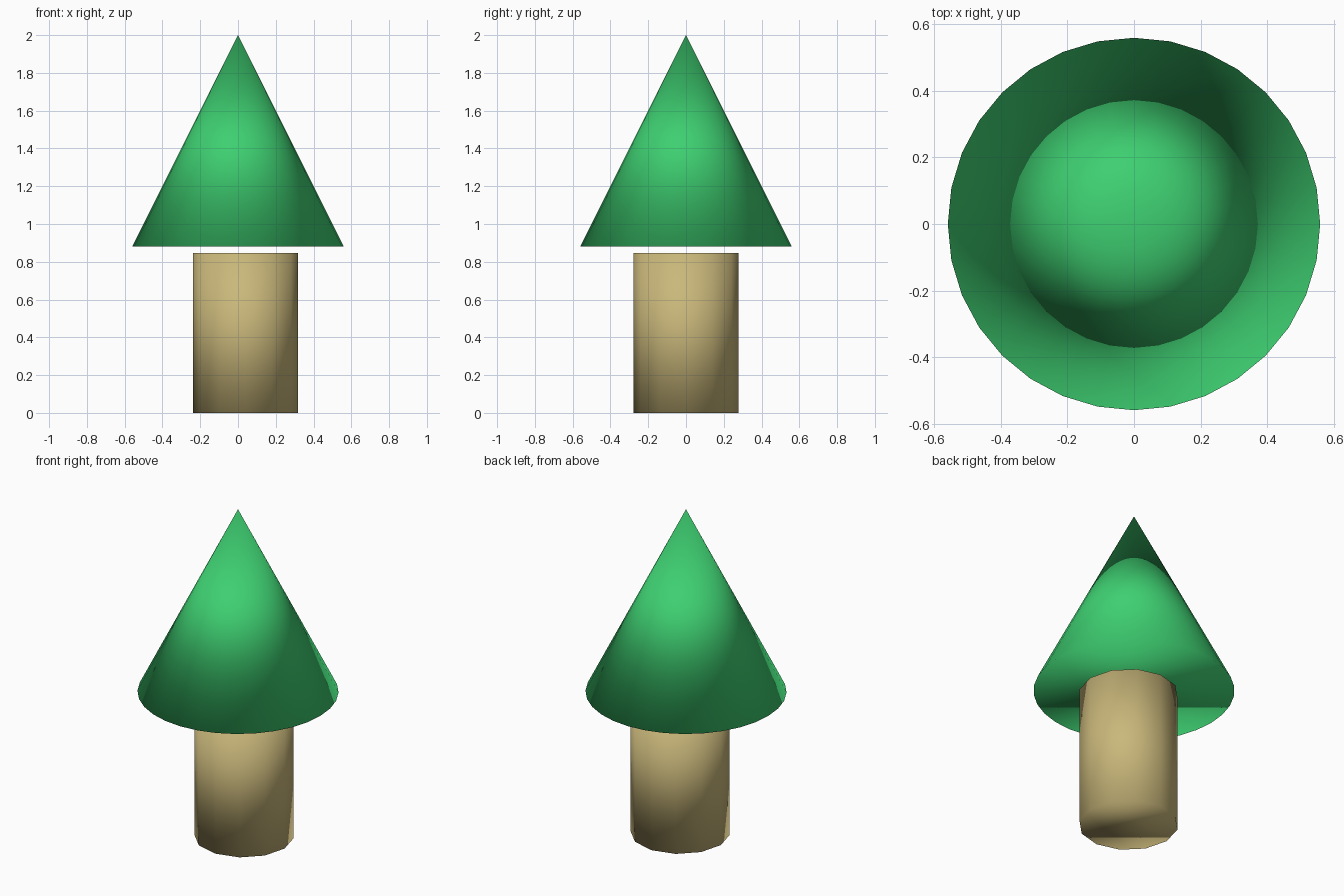
import bpy

cube = bpy.data.objects.get("Cube")
if cube:
    bpy.data.objects.remove(cube, do_unlink=True)


def material(name, rgb):
    mat = bpy.data.materials.new(name)
    mat.use_nodes = True
    color = (*rgb, 1.0)
    mat.diffuse_color = color
    mat.node_tree.nodes["Principled BSDF"].inputs["Base Color"].default_value = color
    return mat


def tapered_part(name, sides, bottom, top, x, z_low, z_high, mat):
    """Capped, smooth-shaded round part from bottom radius to top radius."""
    bpy.ops.mesh.primitive_cone_add(
        vertices=sides, radius1=bottom, radius2=top, depth=z_high - z_low,
        location=(x, 0, (z_low + z_high) / 2))
    obj = bpy.context.object
    obj.name = obj.data.name = name
    obj.data.materials.append(mat)
    # Normals blend softly over the rims as well as around the sides
    bpy.ops.object.shade_smooth()
    return obj


# Trunk, set slightly off centre
tapered_part("trunk", 12, 0.277, 0.277, 0.04, 0.0, 0.846,
             material("tan bark", (0.584, 0.474, 0.195)))

# Foliage cone floating just above the trunk
tapered_part("foliage", 32, 0.56, 0.0, 0.0, 0.88, 2.0,
             material("leaf green", (0.048, 0.624, 0.165)))
